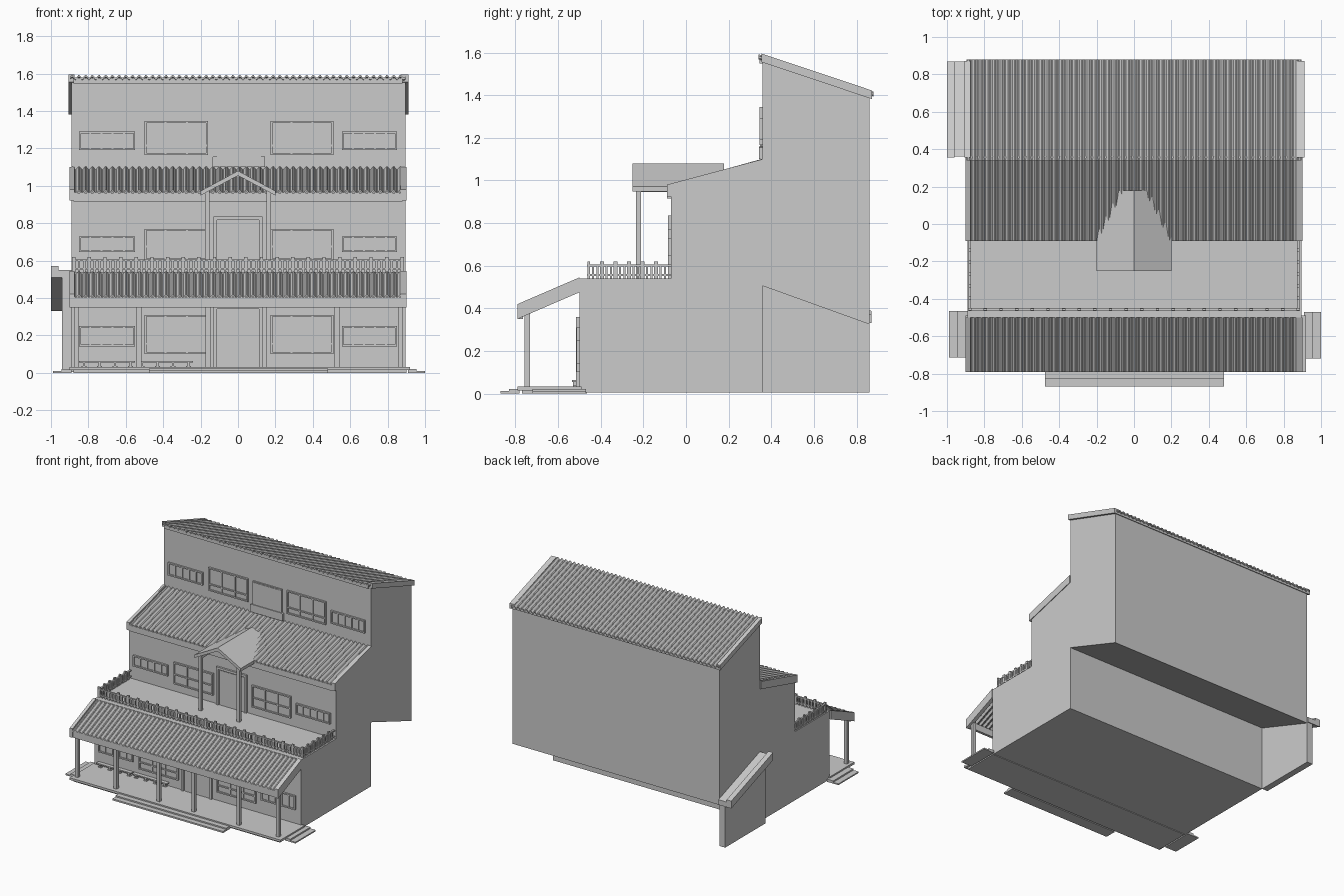
import bpy, bmesh, math

if "Cube" in bpy.data.objects:
    bpy.data.objects.remove(bpy.data.objects["Cube"])


def finish(name, bm):
    bmesh.ops.recalc_face_normals(bm, faces=bm.faces)
    me = bpy.data.meshes.new(name)
    bm.to_mesh(me)
    bm.free()
    ob = bpy.data.objects.new(name, me)
    bpy.context.collection.objects.link(ob)
    return ob


def boxes(name, items):
    """One object from boxes given as (x0, x1, y0, y1, z0, z1)."""
    bm = bmesh.new()
    for x0, x1, y0, y1, z0, z1 in items:
        vs = bmesh.ops.create_cube(bm, size=1)["verts"]
        for v in vs:
            v.co.x = x1 if v.co.x > 0 else x0
            v.co.y = y1 if v.co.y > 0 else y0
            v.co.z = z1 if v.co.z > 0 else z0
    return finish(name, bm)


def prism(name, profile, a, b, axis="x"):
    """Extrude a (y,z) profile along x, or an (x,z) profile along y."""
    bm = bmesh.new()
    put = (lambda p: (a, p[0], p[1])) if axis == "x" else (lambda p: (p[0], a, p[1]))
    f = bm.faces.new([bm.verts.new(put(p)) for p in profile])
    ext = bmesh.ops.extrude_face_region(bm, geom=[f])["geom"]
    d = (b - a, 0, 0) if axis == "x" else (0, b - a, 0)
    bmesh.ops.translate(bm, vec=d, verts=[v for v in ext if isinstance(v, bmesh.types.BMVert)])
    return finish(name, bm)


def slab(name, x0, x1, p, q, t):
    """Sloping board: top edge from p to q in (y,z), thickness t downward."""
    return prism(name, [p, q, (q[0], q[1] - t), (p[0], p[1] - t)], x0, x1)


def corrugated(name, x0, x1, p, q, waves=50, amp=0.008, t=0.01):
    """Wavy roof sheet sloping from p to q in (y,z)."""
    n = waves * 6
    top = []
    for i in range(n + 1):
        top.append((x0 + (x1 - x0) * i / n, amp * math.sin(i * math.pi / 3)))
    bm = bmesh.new()
    rows = [[bm.verts.new((x, y, z + h - d)) for x, h in top]
            for (y, z), d in ((p, 0), (q, 0), (q, t), (p, t))]
    for k in range(4):
        a, b = rows[k], rows[(k + 1) % 4]
        for i in range(n):
            bm.faces.new((a[i], a[i + 1], b[i + 1], b[i]))
    bm.faces.new([r[0] for r in rows])
    bm.faces.new([r[-1] for r in rows])
    return finish(name, bm)


def window(name, x0, x1, z0, z1, y, cols, split=None, w=0.01):
    """Framed window on a wall at y; split is the height of the lower row."""
    f = y - 0.014
    parts = [(x0, x1, y - 0.004, y + 0.01, z0, z1),
             (x0, x1, f, y, z0, z0 + w), (x0, x1, f, y, z1 - w, z1),
             (x0, x0 + w, f, y, z0 + w, z1 - w), (x1 - w, x1, f, y, z0 + w, z1 - w)]
    for i in range(1, cols):
        x = x0 + (x1 - x0) * i / cols
        parts.append((x - w / 2, x + w / 2, f + 0.003, y, z0 + w, z1 - w))
    if split:
        parts.append((x0 + w, x1 - w, f + 0.002, y, z0 + split - w / 2, z0 + split + w / 2))
    return boxes(name, parts)


# Stepped house body, open underneath at the back
prism("house_body", [(-0.5, 0.005), (0.36, 0.005), (0.36, 0.505), (0.86, 0.325), (0.86, 1.4),
                     (0.36, 1.565), (0.36, 1.08), (-0.07, 0.955), (-0.07, 0.54), (-0.5, 0.54)],
      -0.89, 0.895)

# Side lean-to at the back left
prism("lean_to_wall", [(0.36, 0.005), (0.86, 0.005), (0.86, 0.34), (0.36, 0.52)], -0.94, -0.89)
slab("lean_to_roof", -1.0, -0.89, (0.36, 0.55), (0.87, 0.37), 0.04)
slab("lean_to_cap", -1.0, -0.96, (0.355, 0.57), (0.87, 0.388), 0.025)

# Three corrugated roofs with barge boards and fascias
corrugated("top_roof", -0.895, 0.895, (0.34, 1.585), (0.88, 1.41))
corrugated("middle_roof", -0.895, 0.895, (-0.09, 0.97), (0.36, 1.095))
corrugated("porch_roof", -0.895, 0.895, (-0.79, 0.41), (-0.5, 0.535))
slab("top_roof_board", -0.88, 0.88, (0.35, 1.572), (0.87, 1.403), 0.02)
for side, x0, x1 in (("left", -0.905, -0.875), ("right", 0.87, 0.912)):
    slab("top_barge_" + side, x0, x1, (0.355, 1.595), (0.872, 1.422), 0.04)
for side, x0, x1 in (("left", -0.9, -0.875), ("right", 0.87, 0.9)):
    slab("middle_barge_" + side, x0, x1, (-0.09, 0.98), (0.36, 1.1), 0.06)
    slab("porch_barge_" + side, x0, x1, (-0.79, 0.42), (-0.5, 0.545), 0.07)
boxes("middle_fascia", [(-0.88, 0.88, -0.088, -0.07, 0.915, 0.96)])
boxes("porch_fascia", [(-0.88, 0.88, -0.785, -0.765, 0.35, 0.402)])
boxes("top_fascia", [(-0.88, 0.88, 0.345, 0.36, 1.548, 1.575)])

# Porch deck, steps and posts
boxes("porch_deck", [(-0.9, 0.92, -0.79, -0.49, 0.015, 0.032), (-0.88, 0.9, -0.77, -0.49, 0.0, 0.016)])
boxes("front_steps", [(-0.475, 0.48, -0.87, -0.78, 0.0, 0.012), (-0.475, 0.48, -0.83, -0.78, 0.012, 0.022)])
boxes("left_steps", [(-0.99, -0.89, -0.715, -0.465, 0.0, 0.01), (-0.945, -0.89, -0.715, -0.465, 0.01, 0.021)])
boxes("right_steps", [(0.91, 1.0, -0.72, -0.47, 0.0, 0.01), (0.91, 0.955, -0.72, -0.47, 0.01, 0.021)])
boxes("porch_posts", [(x - 0.013, x + 0.013, -0.757, -0.731, 0.03, 0.40)
                      for x in (-0.865, -0.53, -0.16, 0.14, 0.53, 0.87)])

# Benches along the porch wall
for n, x0 in enumerate((-0.85, -0.54)):
    parts = [(x0, x0 + 0.3, -0.535, -0.505, 0.055, 0.064)]
    for i in range(4):
        x = x0 + 0.02 + i * 0.083
        parts += [(x, x + 0.012, -0.53, -0.51, 0.03, 0.056), (x - 0.008, x + 0.02, -0.53, -0.51, 0.03, 0.037)]
    boxes("bench_%d" % (n + 1), parts)

# Balcony railing: posts, pickets and two rails on three sides
rail = [(-0.885, 0.885, -0.464, -0.45, z, z + 0.009) for z in (0.551, 0.597)]
for i in range(64):
    x = -0.878 + 1.756 * i / 63
    w, top = (0.009, 0.62) if i % 3 == 0 else (0.006, 0.6)
    rail.append((x - w, x + w, -0.463, -0.451, 0.538, top))
for s in (-0.878, 0.878):
    rail += [(s - 0.007, s + 0.007, -0.457, -0.07, z, z + 0.009) for z in (0.551, 0.597)]
    for i in range(1, 18):
        y = -0.457 + 0.38 * i / 18
        w, top = (0.009, 0.62) if i % 3 == 0 else (0.005, 0.6)
        rail.append((s - 0.006, s + 0.006, y - w, y + w, 0.538, top))
boxes("balcony_railing", rail)

# Gabled entrance canopy over the balcony
prism("canopy_roof", [(-0.2, 0.972), (0, 1.08), (0.2, 0.972), (0.2, 0.948), (0, 1.054), (-0.2, 0.948)],
      -0.252, 0.178, "y")
boxes("canopy_posts", [(s * 0.165 - 0.012, s * 0.165 + 0.012, -0.235, -0.21, 0.538, 0.972) for s in (-1, 1)])
boxes("canopy_beams", [(s * 0.165 - 0.01, s * 0.165 + 0.01, -0.235, -0.06, 0.945, 0.968) for s in (-1, 1)])

# Windows: a wide strip and a large window each side of every floor
for floor, y, zs, zb, split in (("ground", -0.5, (0.14, 0.25), (0.1, 0.31), 0.055),
                                ("second", -0.07, (0.645, 0.73), (0.6, 0.77), 0.075),
                                ("third", 0.36, (1.19, 1.29), (1.165, 1.345), 0.05)):
    for side, s0, s1, b0, b1 in (("left", -0.85, -0.55, -0.5, -0.16), ("right", 0.555, 0.85, 0.175, 0.51)):
        window("%s_strip_window_%s" % (floor, side), s0, s1, *zs, y, 5)
        window("%s_large_window_%s" % (floor, side), b0, b1, *zb, y, 3, split)

# Doors and the top centre panel with its sill
for floor, y, z0, z1 in (("ground", -0.5, 0.03, 0.36), ("second", -0.07, 0.54, 0.835)):
    boxes(floor + "_door", [(-0.13, -0.112, y - 0.015, y, z0, z1), (0.112, 0.13, y - 0.015, y, z0, z1),
                            (-0.112, 0.112, y - 0.015, y, z1 - 0.018, z1),
                            (-0.105, 0.105, y - 0.006, y, z0, z1 - 0.025)])
boxes("top_panel", [(-0.12, 0.13, 0.352, 0.36, 1.15, 1.34), (-0.112, 0.122, 0.348, 0.36, 1.158, 1.332)])
prism("top_panel_sill", [(-0.135, 1.1), (0.145, 1.1), (0.145, 1.155), (0.12, 1.16), (-0.11, 1.16), (-0.135, 1.155)],
      0.342, 0.36, "y")
